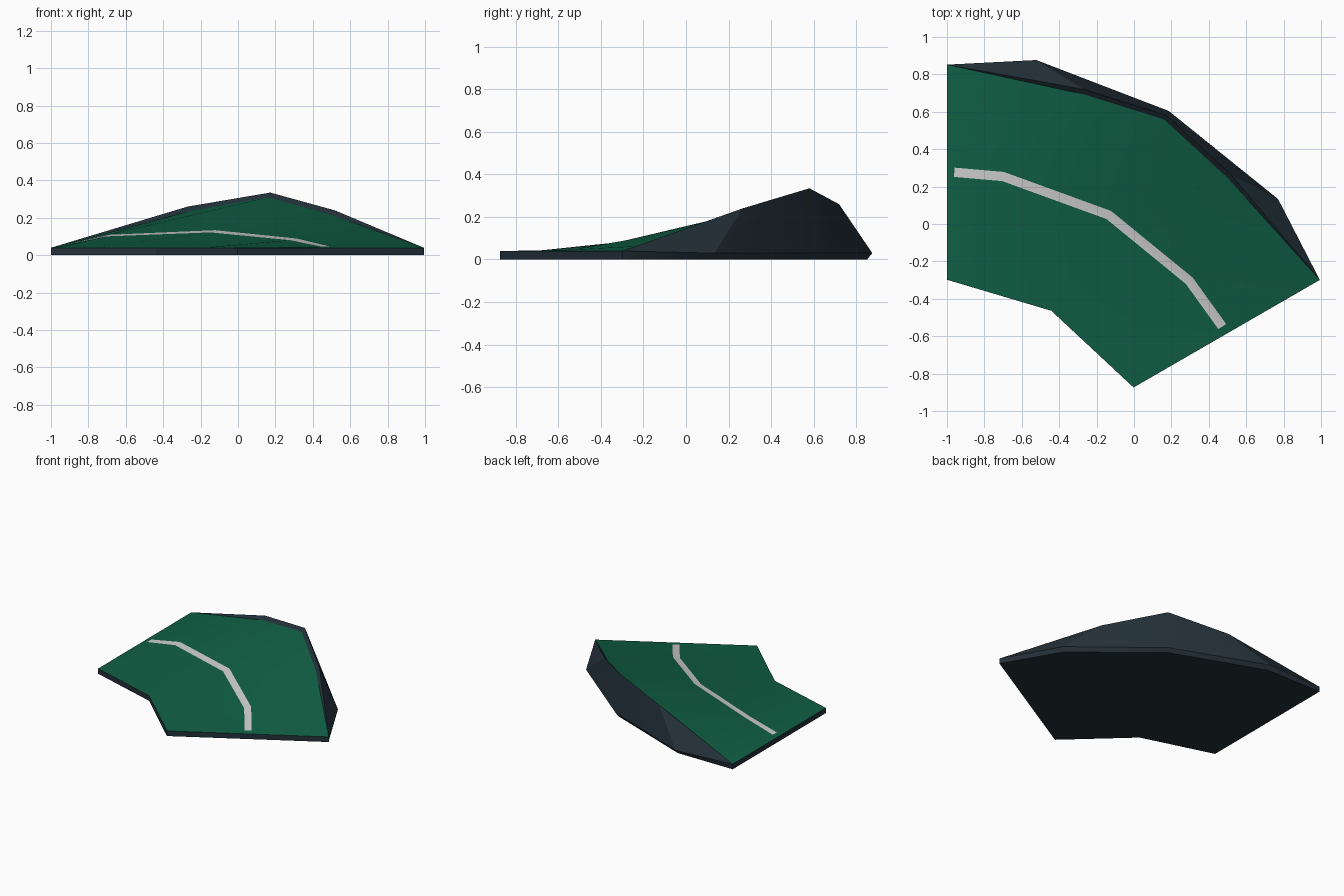
import bpy, bmesh, math
from mathutils import Vector

if "Cube" in bpy.data.objects:
    bpy.data.objects.remove(bpy.data.objects["Cube"])

CX, CY = -1.0, -1.45          # centre of the 60 degree turn


def material(name, rgb):
    m = bpy.data.materials.new(name)
    m.diffuse_color = (*rgb, 1)
    m.use_nodes = True
    m.node_tree.nodes["Principled BSDF"].inputs["Base Color"].default_value = m.diffuse_color
    return m


GREEN = material("green turf", (0.005, 0.115, 0.058))
DARK = material("dark slate", (0.017, 0.030, 0.041))
WHITE = material("pale line", (0.62, 0.62, 0.62))


def arc(r, deg, z):
    """Point at a turn angle, measured clockwise from +y."""
    a = math.radians(deg)
    return Vector((CX + r * math.sin(a), CY + r * math.cos(a), z))


def row(points):
    """Five stations plus one extra near each end, where the line stops."""
    a, b, c, d, e = points
    return [a, a.lerp(b, .13), b, c, d, e.lerp(d, .13), e]


def build(name, rows, mats, rule=lambda i, j: 0, caps=()):
    bm = bmesh.new()
    grid = [[bm.verts.new(p) for p in r] for r in rows]
    for i in range(len(grid) - 1):
        for j in range(len(grid[i]) - 1):
            f = bm.faces.new((grid[i][j], grid[i][j + 1],
                              grid[i + 1][j + 1], grid[i + 1][j]))
            f.material_index = rule(i, j)
    for cap in caps:
        bm.faces.new([bm.verts.new(p) for p in cap])
    bmesh.ops.remove_doubles(bm, verts=bm.verts, dist=1e-4)
    # faces run inside to outside, so flip them to look outward
    bmesh.ops.recalc_face_normals(bm, faces=bm.faces)
    if not caps and sum(f.normal.z for f in bm.faces) < 0:
        bmesh.ops.reverse_faces(bm, faces=bm.faces)
    me = bpy.data.meshes.new(name)
    bm.to_mesh(me)
    bm.free()
    ob = bpy.data.objects.new(name, me)
    bpy.context.collection.objects.link(ob)
    for m in mats:
        me.materials.append(m)
    bpy.ops.object.select_all(action='DESELECT')
    ob.select_set(True)
    bpy.context.view_layer.objects.active = ob
    bpy.ops.object.shade_smooth_by_angle(angle=math.radians(25))
    return ob


R0, R1, T = 1.152, 2.302, 0.04     # inner radius, outer radius, edge height

# Inner edge: two straight chords
i0, i1, i2 = arc(R0, 0, T), arc(1.133, 29.5, T), arc(R0, 60, T)
inner = row([i0, i0.lerp(i1, .4), i1, i1.lerp(i2, .6), i2])


def line_row(r, dz):
    return row([arc(r, 0, T), arc(r, 10, .105 + dz * .7), arc(r, 30, .128 + dz),
                arc(r, 48.5, .085 + dz * .7), arc(r, 60, T)])


def outer_row(dr, heights, angles, bottom=T):
    h, a = heights, angles
    return row([arc(R1, 0, bottom), arc(2.29 + dr, a[0], h[0]),
                arc(2.345 + dr, 30, h[1]), arc(2.29 + dr, a[1], h[2]),
                arc(R1, 60, bottom)])


line_in, line_out = line_row(1.705, -.006), line_row(1.755, .006)
edge = outer_row(-.025, (.236, .31, .215), (19, 41.5))     # edge of the turf
ridge = outer_row(0, (.26, .335, .24), (18.6, 41.5))       # top of the bank
foot = outer_row(.085, (.03, .03, .03), (11.6, 48.2))      # widest outline
foot[3] = arc(2.372, 30, .03)
sole = outer_row(.06, (0, 0, 0), (11.6, 48.2), 0)          # ground outline
sole[3] = arc(2.352, 30, 0)
inner_low = [Vector((p.x, p.y, 0)) for p in inner]

# Banked playing surface with the painted centre line
build("track_surface", [inner, line_in, line_out, edge], [GREEN, WHITE],
      lambda i, j: 1 if i == 1 and 0 < j < 5 else 0)

# Base: rim, outer bank, lip, underside, inner wall and the two ends
ends = [[r[k] for r in (inner_low, inner, edge, sole)] for k in (0, -1)]
build("base", [edge, ridge, foot, sole, inner_low, inner], [DARK], caps=ends)
